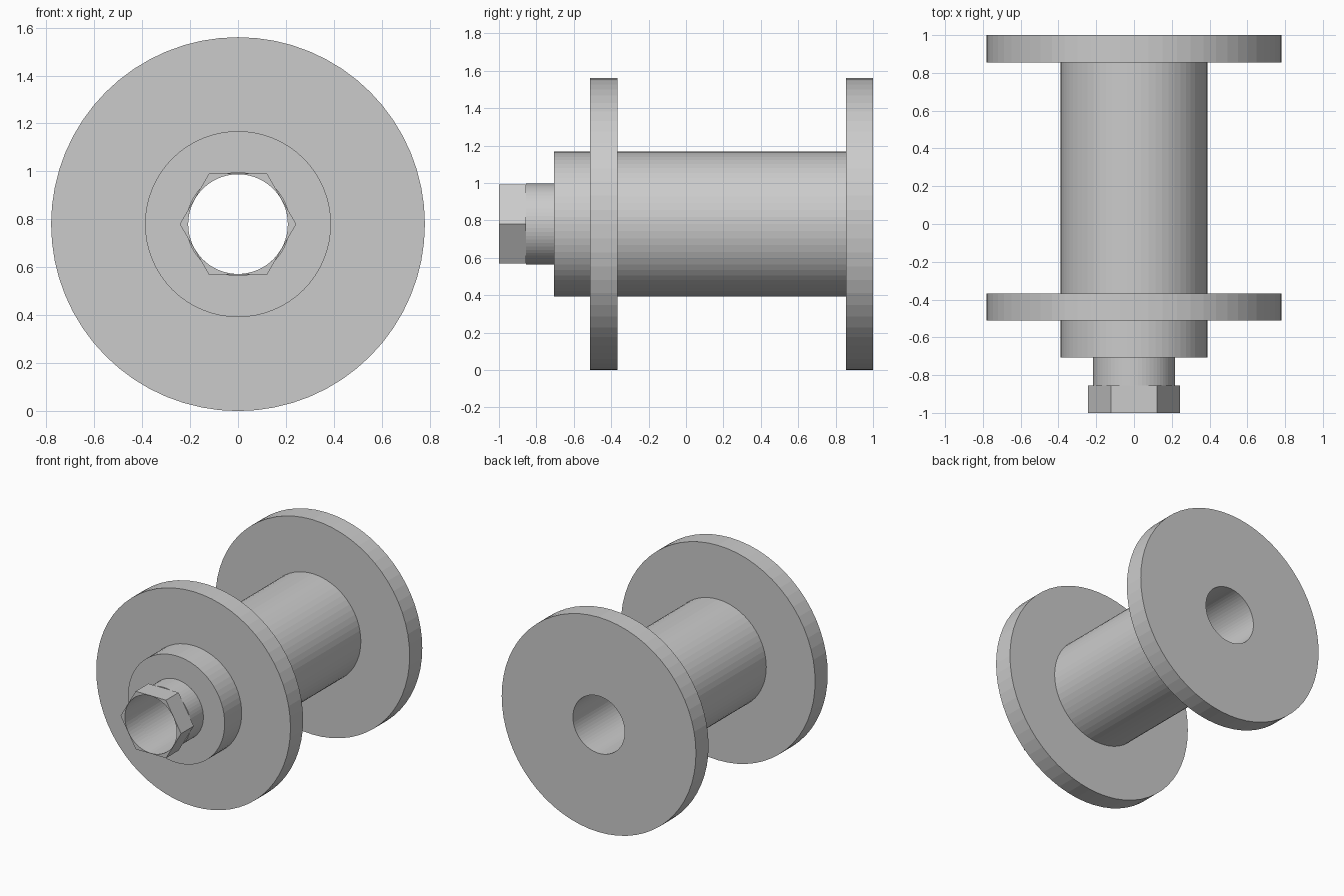
import bpy, bmesh, math

if "Cube" in bpy.data.objects:
    bpy.data.objects.remove(bpy.data.objects["Cube"])

AXIS_Z = 0.78      # height of the spool axis
BORE = 0.208       # radius of the through hole


def round_radius(r, angle):
    return r


def hex_radius(r, angle):
    """Distance to a hexagon outline with corner radius r, corners on +-x."""
    local = angle % (math.pi / 3) - math.pi / 6
    return r * math.cos(math.pi / 6) / math.cos(local)


def lathe(name, profile, segments, outline=round_radius):
    """Revolve a closed (radius, y) profile around the y axis."""
    bm = bmesh.new()
    rings = []
    for i in range(segments):
        a = 2 * math.pi * i / segments
        ring = []
        for r, y in profile:
            d = r if r == BORE else outline(r, a)
            ring.append(bm.verts.new((d * math.cos(a), y, AXIS_Z + d * math.sin(a))))
        rings.append(ring)
    n = len(profile)
    for i in range(segments):
        p, q = rings[i], rings[(i + 1) % segments]
        for j in range(n):
            k = (j + 1) % n
            bm.faces.new((p[j], p[k], q[k], q[j]))
    bmesh.ops.recalc_face_normals(bm, faces=bm.faces[:])
    mesh = bpy.data.meshes.new(name)
    bm.to_mesh(mesh)
    bm.free()
    obj = bpy.data.objects.new(name, mesh)
    bpy.context.collection.objects.link(obj)
    return obj


# Spool body: neck, barrel and both flanges with a through bore
NECK, BARREL, FLANGE = 0.217, 0.388, 0.78
lathe("spool_body", [
    (BORE, -0.855), (NECK, -0.855), (NECK, -0.707),
    (BARREL, -0.707), (BARREL, -0.512),
    (FLANGE, -0.512), (FLANGE, -0.367), (BARREL, -0.367),
    (BARREL, 0.855), (FLANGE, 0.855), (FLANGE, 1.0), (BORE, 1.0),
], 64)

# Hexagonal end on the front of the neck
lathe("hex_nut", [
    (BORE, -1.0), (0.243, -1.0), (0.243, -0.855), (BORE, -0.855),
], 60, hex_radius)
